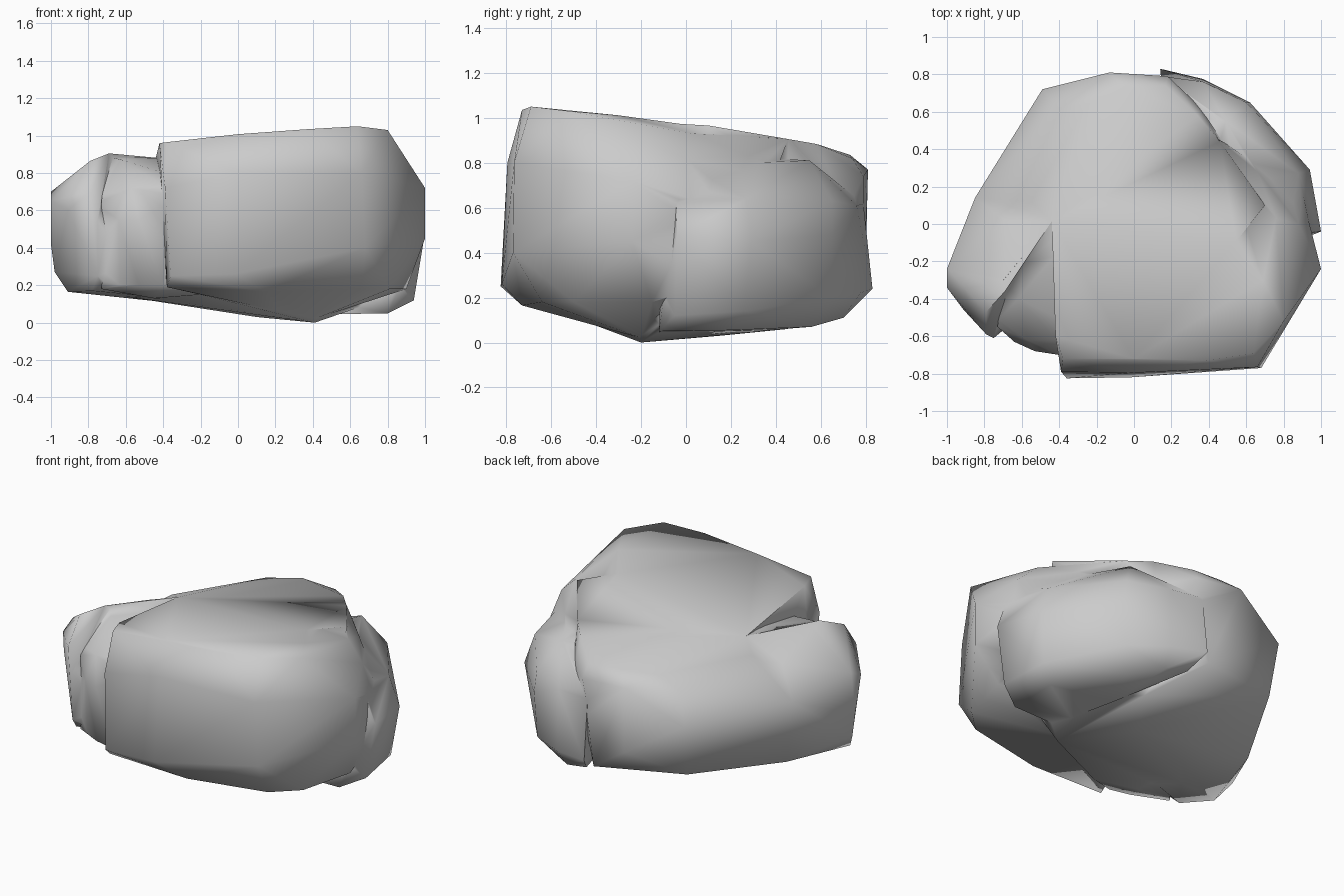
import bpy, bmesh, math


def top_z(x, y):
    """Height of the tilted top plane of the boulder."""
    return 0.925 + 0.075 * x - 0.115 * y


def hull(name, points):
    """Convex rock lump; two-number points lie on the top plane."""
    bm = bmesh.new()
    for p in points:
        bm.verts.new(p if len(p) == 3 else (*p, top_z(*p)))
    res = bmesh.ops.convex_hull(bm, input=bm.verts)
    junk = {g for g in res["geom_interior"] + res["geom_unused"]
            if isinstance(g, bmesh.types.BMVert)}
    bmesh.ops.delete(bm, geom=list(junk), context='VERTS')
    bmesh.ops.recalc_face_normals(bm, faces=bm.faces)
    me = bpy.data.meshes.new(name)
    bm.to_mesh(me)
    bm.free()
    ob = bpy.data.objects.new(name, me)
    bpy.context.collection.objects.link(ob)
    return ob


# back and core of the boulder
body = hull("boulder", [
    (-0.44, 0.02), (-0.55, 0.12, 0.83), (-0.36, 0.4, 0.83),
    (-0.25, 0.64, 0.82), (-0.4, 0.62, 0.745), (-0.05, 0.73, 0.835),
    (0.17, 0.74, 0.82), (0.34, 0.58), (0.46, 0.44), (0.7, 0.1), (0.3, -0.4),
    (-0.85, 0.14, 0.62), (-0.49, 0.72, 0.58), (-0.13, 0.81, 0.77),
    (0.18, 0.79, 0.74), (0.36, 0.62, 0.7), (-0.12, 0.8, 0.35),
    (-0.47, 0.66, 0.25), (-0.78, 0.1, 0.2), (0.1, 0.79, 0.2),
    (0.41, -0.2, 0.0), (0.1, 0.15, 0.03), (0.3, 0.45, 0.06),
    (-0.6, -0.3, 0.13), (-0.2, -0.6, 0.15), (0.7, -0.1, 0.1)])

# left lump
left = hull("left_lump", [
    (-0.44, 0.02), (-0.69, 0.02, 0.78), (-0.3, 0.3, 0.8),
    (-0.79, -0.47, 0.865), (-0.69, -0.36, 0.905),
    (-1.0, -0.24, 0.7), (-1.0, -0.34, 0.65), (-1.0, -0.28, 0.42),
    (-0.85, 0.14, 0.62), (-0.91, -0.46, 0.6), (-0.79, -0.59, 0.7),
    (-0.75, -0.61, 0.55), (-0.75, -0.6, 0.25), (-0.98, -0.28, 0.27),
    (-0.91, -0.36, 0.165), (-0.78, -0.52, 0.17), (-0.78, 0.1, 0.2),
    (-0.3, 0.0, 0.1), (-0.5, -0.4, 0.14)])

# sunken wedge between the left lump and the front block
wedge = hull("sunken_wedge", [
    (-0.44, 0.015, 0.885), (-0.2, 0.1, 0.87), (-0.7, -0.3, 0.89),
    (-0.62, -0.4, 0.87), (-0.5, -0.45, 0.83), (-0.41, -0.62, 0.74),
    (-0.2, -0.6, 0.74), (-0.57, -0.62, 0.72), (-0.4, -0.7, 0.62),
    (-0.53, -0.68, 0.55), (-0.64, -0.63, 0.55), (-0.73, -0.55, 0.65),
    (-0.4, -0.7, 0.2), (-0.53, -0.67, 0.2), (-0.63, -0.62, 0.2),
    (-0.73, -0.55, 0.18), (-0.45, -0.5, 0.13), (-0.2, -0.6, 0.15),
    (-0.3, 0.0, 0.12)])

# big front block
front = hull("front_block", [
    (-0.44, 0.02), (-0.42, -0.6, 0.96), (-0.38, -0.72, 0.965),
    (0.0, -0.72), (0.38, -0.73, 1.035), (0.64, -0.69, 1.05),
    (-0.35, -0.6), (0.1, -0.6), (0.55, -0.58),
    (0.8, -0.52, 1.03), (0.69, -0.3), (0.76, 0.03, 0.93), (0.88, 0.0, 0.82),
    (0.45, 0.46), (0.66, 0.28, 0.83), (-0.1, 0.4),
    (-0.39, -0.79, 0.72), (0.0, -0.795, 0.8), (0.66, -0.765, 0.8),
    (0.82, -0.5, 0.92), (1.0, -0.24, 0.72), (1.0, -0.24, 0.45),
    (0.94, -0.08, 0.68), (0.94, -0.07, 0.35),
    (-0.36, -0.825, 0.25), (-0.02, -0.82, 0.26),
    (0.3, -0.785, 0.3), (0.68, -0.77, 0.4), (0.66, -0.64, 0.18),
    (0.81, -0.5, 0.18), (0.9, -0.15, 0.18),
    (-0.38, -0.75, 0.19), (0.15, -0.73, 0.165), (0.41, -0.2, 0.02),
    (0.9, 0.15, 0.6), (0.85, 0.2, 0.3)])

# rounded lump at the back right
right = hull("right_lump", [
    (0.49, 0.55, 0.81), (0.5, 0.6, 0.7), (0.66, 0.28, 0.8), (0.84, 0.05, 0.76),
    (0.45, 0.4, 0.82), (0.36, 0.6, 0.69),
    (0.14, 0.8, 0.61), (0.37, 0.76, 0.61), (0.6, 0.65, 0.63),
    (0.88, 0.27, 0.64), (0.94, 0.29, 0.45), (1.0, -0.04, 0.48),
    (0.96, -0.04, 0.62), (0.14, 0.83, 0.24), (0.37, 0.775, 0.22),
    (0.6, 0.645, 0.2), (0.62, 0.65, 0.48), (0.9, 0.26, 0.14),
    (0.94, -0.05, 0.12), (0.35, 0.7, 0.11), (0.52, 0.56, 0.07),
    (0.8, 0.2, 0.055), (0.8, -0.12, 0.05), (0.5, -0.12, 0.045),
    (0.4, 0.3, 0.05), (0.2, 0.72, 0.14), (0.5, -0.1, 0.6)])

# fuse the lumps into one rock
for lump in (left, wedge, front, right):
    mod = body.modifiers.new(lump.name, 'BOOLEAN')
    mod.operation = 'UNION'
    mod.solver = 'EXACT'
    mod.object = lump
bpy.context.view_layer.update()
fused = bpy.data.meshes.new_from_object(
    body.evaluated_get(bpy.context.evaluated_depsgraph_get()))
body.modifiers.clear()
body.data = fused
for lump in (left, wedge, front, right):
    bpy.data.objects.remove(lump)

# clean slivers, then smooth all but the creases
bm = bmesh.new()
bm.from_mesh(fused)
bmesh.ops.remove_doubles(bm, verts=bm.verts, dist=0.02)
bmesh.ops.dissolve_limit(bm, angle_limit=math.radians(2),
                         verts=bm.verts, edges=bm.edges)
bmesh.ops.triangulate(bm, faces=bm.faces)
bm.to_mesh(fused)
bm.free()
bpy.context.view_layer.objects.active = body
body.select_set(True)
bpy.ops.object.shade_smooth_by_angle(angle=math.radians(85))
